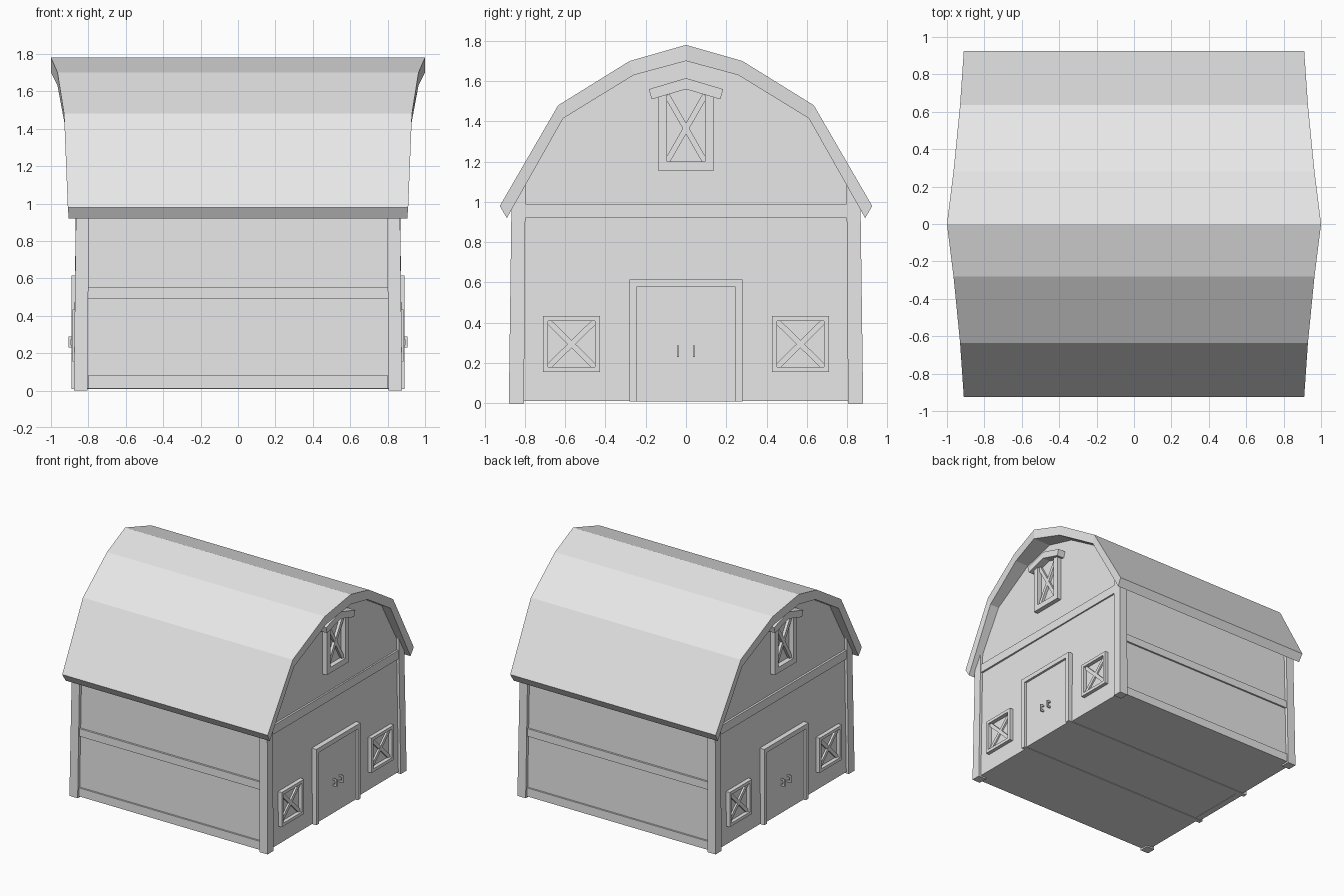
import bpy
import bmesh
from mathutils import Vector

cube = bpy.data.objects.get("Cube")
if cube:
    bpy.data.objects.remove(cube, do_unlink=True)

GREY = (0.8, 0.8, 0.8, 1.0)
grey = bpy.data.materials.new("light_grey")
grey.use_nodes = True
grey.diffuse_color = GREY
grey.node_tree.nodes["Principled BSDF"].inputs["Base Color"].default_value = GREY


def finish(name, bm, mirror=""):
    """Turn a bmesh into a flat-shaded object, mirrored on the given axes."""
    bmesh.ops.recalc_face_normals(bm, faces=bm.faces)
    mesh = bpy.data.meshes.new(name)
    bm.to_mesh(mesh)
    bm.free()
    mesh.materials.append(grey)
    obj = bpy.data.objects.new(name, mesh)
    bpy.context.collection.objects.link(obj)
    if mirror:
        mod = obj.modifiers.new("mirror", "MIRROR")
        mod.use_axis = ["x" in mirror, "y" in mirror, False]
        mod.use_mirror_merge = False
    return obj


def loft(bm, ring_a, ring_b):
    """Closed solid between two matching rings of points."""
    a = [bm.verts.new(p) for p in ring_a]
    b = [bm.verts.new(p) for p in ring_b]
    bm.faces.new(a)
    bm.faces.new(b)
    for i in range(len(a)):
        j = (i + 1) % len(a)
        bm.faces.new((a[i], a[j], b[j], b[i]))


def slab(bm, profile, x0, x1):
    """Extrude a (y, z) outline from x0 to x1."""
    loft(bm, [(x0, y, z) for y, z in profile], [(x1, y, z) for y, z in profile])


def rect(y0, y1, z0, z1):
    return [(y0, z0), (y1, z0), (y1, z1), (y0, z1)]


def plank(p, q, width):
    """Outline of a straight plank between two (y, z) points."""
    p, q = Vector(p), Vector(q)
    side = (q - p).orthogonal().normalized() * width / 2
    return [p + side, q + side, q - side, p - side]


def part(name, outlines, x0, x1, mirror="x"):
    bm = bmesh.new()
    for outline in outlines:
        slab(bm, outline, x0, x1)
    return finish(name, bm, mirror)


def both_sides(half):
    """Complete a half outline that starts on the centre line."""
    return [(-y, z, *r) for y, z, *r in reversed(half[1:])] + half


WALL = 0.85
BURIED = 0.82

# Gambrel roof shell, with the ends leaning out toward the ridge: (y, z, half length)
outer = both_sides([(0, 1.78, 1.0), (0.28, 1.70, 0.965), (0.635, 1.48, 0.93), (0.925, 0.98, 0.91)])
inner = both_sides([(0, 1.70, 1.0), (0.26, 1.63, 0.965), (0.61, 1.415, 0.925), (0.89, 0.92, 0.905)])
bm = bmesh.new()
rings = []
for (yo, zo, xo), (yi, zi, xi) in zip(outer, inner):
    corners = [(-xo, yo, zo), (xo, yo, zo), (xi, yi, zi), (-xi, yi, zi)]
    rings.append([bm.verts.new(c) for c in corners])
for a, b in zip(rings, rings[1:]):
    for i in range(4):
        j = (i + 1) % 4
        bm.faces.new((a[i], a[j], b[j], b[i]))
bm.faces.new(rings[0])
bm.faces.new(rings[-1])
finish("roof", bm)

# Barn body, filling the space under the roof and tapering slightly upward
bm = bmesh.new()
gable = both_sides([(0, 1.71), (0.26, 1.64), (0.61, 1.425), (0.84, 1.02), (0.855, 0.012)])
ends = [[(s * (0.857 - 0.012 * min(z, 1.0)), y, z) for y, z in gable] for s in (-1, 1)]
loft(bm, *ends)
finish("barn_body", bm)

# Corner posts, cut to the roof slope at the top
bm = bmesh.new()
bottom = [(x, y, 0) for x, y in ((0.805, 0.805), (0.878, 0.805), (0.878, 0.88), (0.805, 0.88))]
top = [(0.797, 0.797, 1.10), (0.866, 0.797, 1.10), (0.866, 0.867, 0.975), (0.797, 0.867, 0.975)]
loft(bm, bottom, top)
finish("corner_posts", bm, "xy")

# Horizontal trim boards on the long walls and the gable ends
for name, z0, z1, depth in (("side_base_board", 0.012, 0.08, 0.868),
                            ("side_middle_board", 0.49, 0.552, 0.862)):
    part(name, [rect(WALL - 0.03, depth, z0, z1)], -0.802, 0.802, "y")
part("gable_board", [rect(-0.8, 0.8, 0.92, 0.99)], BURIED, 0.862)

# Double door, its frame and handles
part("door_frame_legs", [rect(s * 0.245, s * 0.28, 0.008, 0.615) for s in (-1, 1)], -0.89, 0.89, "")
part("door_frame_top", [rect(-0.245, 0.245, 0.578, 0.615)], BURIED, 0.89)
part("door", [rect(-0.245, 0.245, 0.01, 0.578)], BURIED, 0.872)
for side, y in (("right", -0.04), ("left", 0.04)):
    part(side + "_handle_grip", [rect(y - 0.005, y + 0.005, 0.23, 0.288)], 0.893, 0.905)
    part(side + "_handle_mounts", [rect(y - 0.005, y + 0.005, z, z + 0.014) for z in (0.23, 0.274)],
         0.865, 0.894)


def window(name, y0, y1, z0, z1, rim, top_rim, mirror):
    """Framed opening with crossed planks; top_rim is False under a hood."""
    a, b, c = y0 + rim, y1 - rim, z0 + rim
    d = z1 - rim if top_rim else z1
    boards = [rect(y0, a, z0, z1), rect(b, y1, z0, z1), rect(a, b, z0, c)]
    if top_rim:
        boards.append(rect(a, b, d, z1))
    part(name + "_frame", boards, BURIED, 0.885, mirror)
    part(name + "_brace_up", [plank((a, c), (b, d), 0.028)], BURIED, 0.868, mirror)
    part(name + "_brace_down", [plank((a, d), (b, c), 0.028)], BURIED, 0.867, mirror)


window("ground_window", 0.427, 0.71, 0.155, 0.433, 0.025, True, "xy")
window("loft_window", -0.14, 0.14, 1.155, 1.53, 0.045, False, "x")

# Peaked hood over the loft window
hood = both_sides([(0, 1.615), (0.185, 1.56)]) + [(0.17, 1.51), (0, 1.56), (-0.17, 1.51)]
part("loft_window_hood", [hood], BURIED, 0.91)
